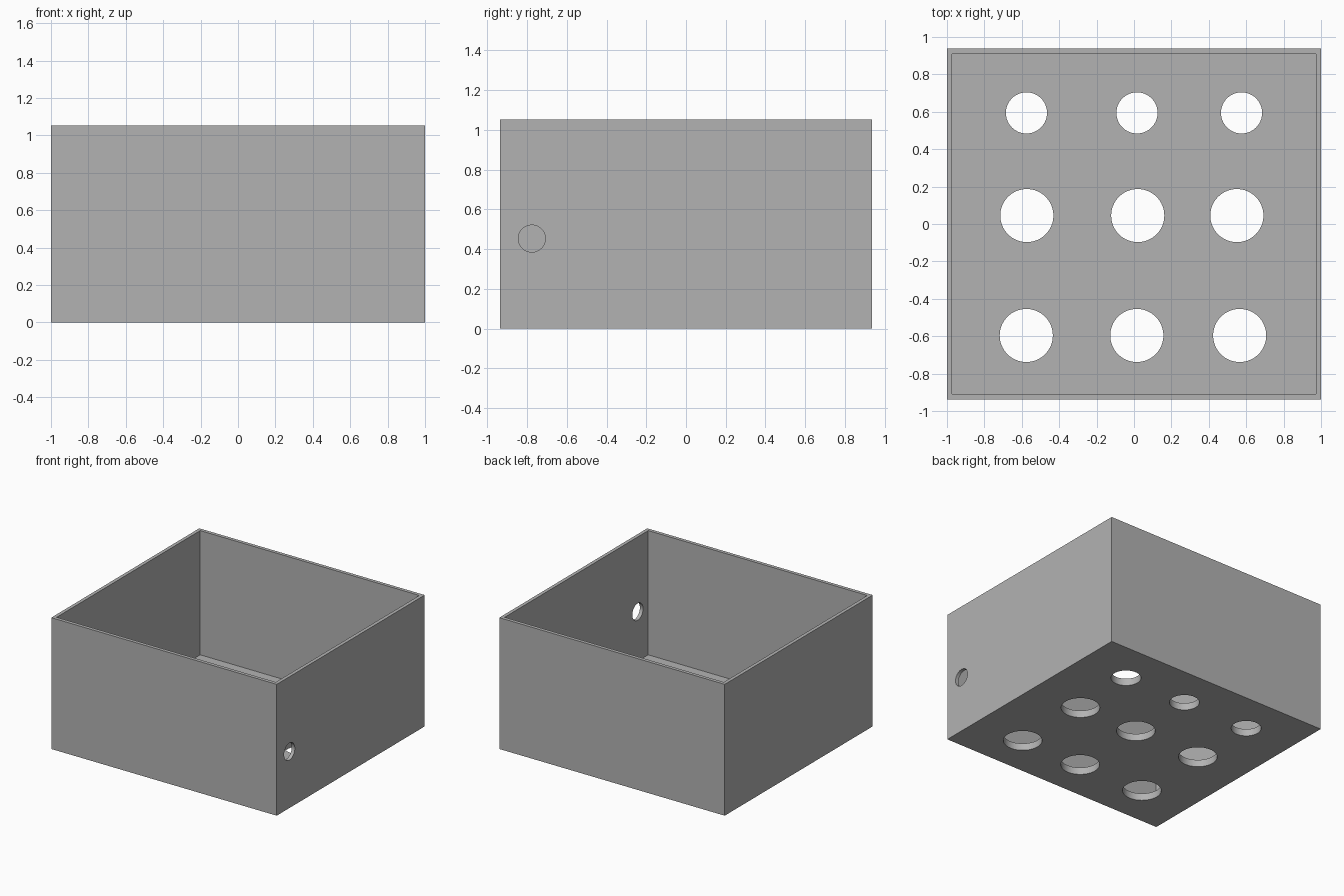
import bpy
from math import pi, radians

cube = bpy.data.objects.get("Cube")
if cube:
    bpy.data.objects.remove(cube, do_unlink=True)

WIDTH, DEPTH, HEIGHT = 2.0, 1.875, 1.053
WALL, FLOOR = 0.028, 0.057

grey = bpy.data.materials.new("plain grey")
grey.use_nodes = True
colour = (0.45, 0.45, 0.45, 1)
grey.diffuse_color = colour
grey.node_tree.nodes["Principled BSDF"].inputs["Base Color"].default_value = colour


def block(name, size, z_bottom):
    bpy.ops.mesh.primitive_cube_add(size=1, location=(0, 0, z_bottom + size[2] / 2))
    obj = bpy.context.object
    obj.name = name
    obj.scale = size
    bpy.ops.object.transform_apply(location=True, rotation=False, scale=True)
    obj.data.materials.append(grey)
    return obj


def cylinder(name, radius, location, rotation=(0, 0, 0)):
    bpy.ops.mesh.primitive_cylinder_add(vertices=64, radius=radius, depth=0.3,
                                        location=location, rotation=rotation)
    obj = bpy.context.object
    obj.name = name
    obj.data.materials.append(grey)
    return obj


def cut(target, cutter):
    mod = target.modifiers.new("cut", "BOOLEAN")
    mod.operation = "DIFFERENCE"
    mod.solver = "EXACT"
    mod.object = cutter
    bpy.ops.object.select_all(action="DESELECT")
    target.select_set(True)
    bpy.context.view_layer.objects.active = target
    bpy.ops.object.modifier_apply(modifier=mod.name)
    bpy.data.objects.remove(cutter, do_unlink=True)


# Open box: outer block with the inside hollowed out
box = block("open_box", (WIDTH, DEPTH, HEIGHT), 0)
cut(box, block("cavity", (WIDTH - 2 * WALL, DEPTH - 2 * WALL, HEIGHT), FLOOR))

# Three rows of round floor holes: y, radius, x positions
rows = [
    (0.594, 0.11, (-0.575, 0.016, 0.575)),
    (0.045, 0.142, (-0.573, 0.02, 0.55)),
    (-0.596, 0.142, (-0.576, 0.015, 0.565)),
]
for y, radius, columns in rows:
    for x in columns:
        cut(box, cylinder("floor_hole", radius, (x, y, 0)))

# Small cable hole through the side wall near the front corner
cut(box, cylinder("side_hole", 0.068, (WIDTH / 2, -0.776, 0.453), (0, pi / 2, 0)))

bpy.ops.object.shade_smooth_by_angle(angle=radians(30))
